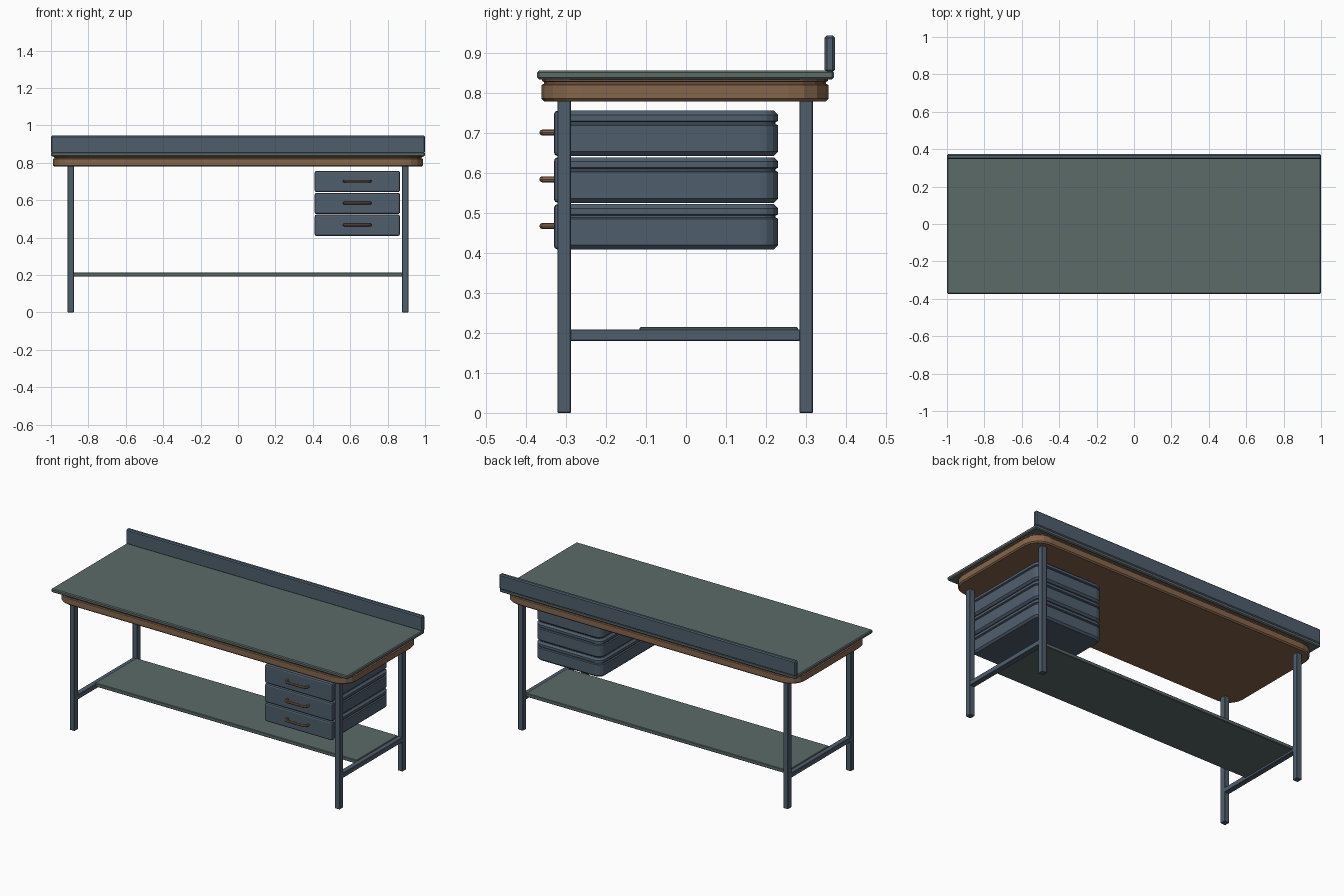
import bpy, bmesh
from math import cos, sin, pi

cube = bpy.data.objects.get("Cube")
if cube:
    bpy.data.objects.remove(cube, do_unlink=True)


def material(name, colour):
    m = bpy.data.materials.new(name)
    m.use_nodes = True
    m.diffuse_color = (*colour, 1)
    m.node_tree.nodes["Principled BSDF"].inputs["Base Color"].default_value = (*colour, 1)
    return m


steel = material("blue grey steel", (0.078, 0.112, 0.153))
green = material("grey green worktop", (0.105, 0.145, 0.138))
wood = material("brown wood", (0.235, 0.133, 0.068))


def finish(name, bm, mat):
    bmesh.ops.recalc_face_normals(bm, faces=bm.faces)
    mesh = bpy.data.meshes.new(name)
    bm.to_mesh(mesh)
    bm.free()
    mesh.materials.append(mat)
    ob = bpy.data.objects.new(name, mesh)
    bpy.context.collection.objects.link(ob)
    return ob


def box(name, x, y, z, mat, bevel=0.0, segments=1):
    """Box from three (low, high) ranges, with optional bevelled edges."""
    bm = bmesh.new()
    bmesh.ops.create_cube(bm, size=1)
    for v in bm.verts:
        v.co = [r[0] + (r[1] - r[0]) * (c + 0.5) for r, c in zip((x, y, z), v.co)]
    ob = finish(name, bm, mat)
    if bevel:
        mod = ob.modifiers.new("Bevel", "BEVEL")
        mod.width, mod.segments = bevel, segments
    return ob


def outline(x, y, front_r, back_r, inset, steps=4):
    """Rounded rectangle, counter-clockwise from the front right corner."""
    points = []
    corners = ((1, 0, front_r), (1, 1, back_r), (0, 1, back_r), (0, 0, front_r))
    for i, (a, b, r) in enumerate(corners):
        cx = x[a] + (r if a == 0 else -r)
        cy = y[b] + (r if b == 0 else -r)
        rr = max(r - inset, 0.001)
        for k in range(steps + 1):
            t = (i - 1) * pi / 2 + k * pi / 2 / steps
            points.append((cx + rr * cos(t), cy + rr * sin(t)))
    return points


def layered(name, x, y, front_r, back_r, levels, mat):
    """Solid lofted through rounded rectangles given as (height, inset)."""
    bm = bmesh.new()
    rings = [[bm.verts.new((*p, z)) for p in outline(x, y, front_r, back_r, inset)]
             for z, inset in levels]
    for low, high in zip(rings, rings[1:]):
        for i in range(len(low)):
            j = (i + 1) % len(low)
            bm.faces.new((low[i], low[j], high[j], high[i]))
    bm.faces.new(rings[0][::-1])
    bm.faces.new(rings[-1])
    return finish(name, bm, mat)


# Worktop, upstand and wooden apron
box("worktop", (-1, 1), (-0.373, 0.37), (0.835, 0.857), green, 0.005)
box("back_upstand", (-1, 1), (0.347, 0.373), (0.853, 0.945), steel, 0.006)
layered("wooden_apron", (-0.988, 0.988), (-0.362, 0.357), 0.1, 0.1,
        [(0.78, 0.007), (0.787, 0), (0.821, 0), (0.824, 0.006),
         (0.829, 0.006), (0.831, 0.002), (0.836, 0.002)], wood)

# Legs and side rails
for side, s in (("left", 1), ("right", -1)):
    across = sorted((s * 0.878, s * 0.911))
    for end, y0 in (("front", -0.322), ("back", 0.284)):
        box(f"{end}_{side}_leg", across, (y0, y0 + 0.034), (0, 0.785), steel, 0.002)
    box(f"{side}_rail", across, (-0.29, 0.286), (0.18, 0.209), steel, 0.002)

# Low shelf
box("low_shelf", (-0.884, 0.884), (-0.117, 0.281), (0.193, 0.215), green, 0.003)


def handle(name, x, z):
    path = [(-0.07, -0.326), (-0.07, -0.346), (-0.066, -0.355), (-0.057, -0.36)]
    path += [(-px, py) for px, py in reversed(path)]
    curve = bpy.data.curves.new(name, "CURVE")
    curve.dimensions = "3D"
    curve.bevel_depth, curve.bevel_resolution = 0.0075, 2
    curve.use_fill_caps = True
    spline = curve.splines.new("POLY")
    spline.points.add(len(path) - 1)
    for point, (px, py) in zip(spline.points, path):
        point.co = (x + px, py, z, 1)
    curve.materials.append(wood)
    ob = bpy.data.objects.new(name, curve)
    bpy.context.collection.objects.link(ob)
    bpy.ops.object.select_all(action="DESELECT")
    ob.select_set(True)
    bpy.context.view_layer.objects.active = ob
    bpy.ops.object.convert(target="MESH")
    bpy.ops.object.shade_smooth_by_angle()


# Drawers: rounded back, grooved sides, bevelled front panel and handle
for i, row in enumerate(("upper", "middle", "lower")):
    z = 0.643 - 0.117 * i
    layered(f"{row}_drawer_body", (0.412, 0.864), (-0.322, 0.231), 0.012, 0.045,
            [(z, 0.011), (z + 0.011, 0), (z + 0.077, 0), (z + 0.08, 0.007),
             (z + 0.085, 0.007), (z + 0.088, 0), (z + 0.103, 0), (z + 0.114, 0.011)], steel)
    box(f"{row}_drawer_front", (0.41, 0.866), (-0.331, -0.304), (z, z + 0.114),
        steel, 0.01, 2)
    handle(f"{row}_drawer_handle", 0.638, z + 0.059)
